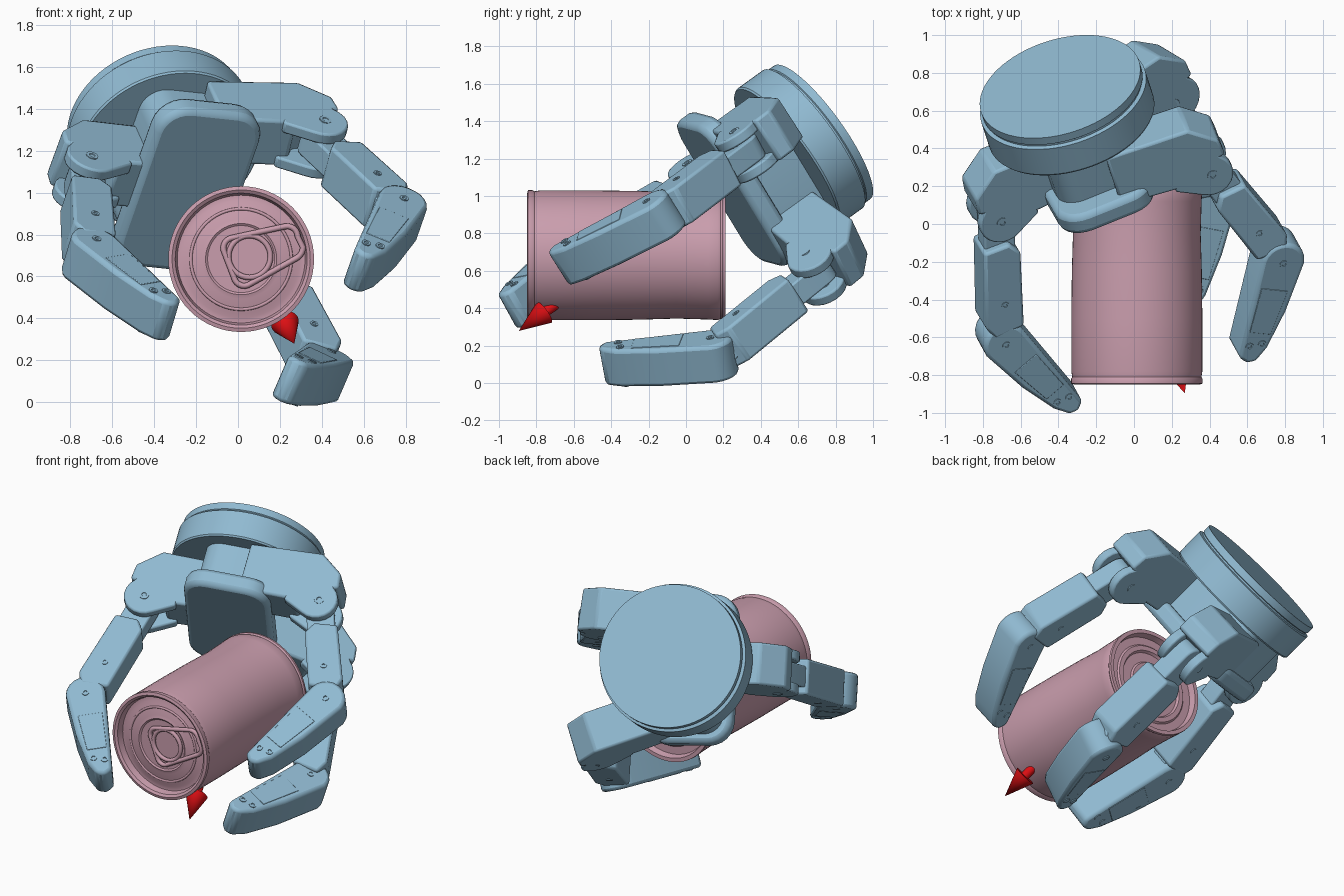
import bpy, bmesh, math
from mathutils import Vector

cube = bpy.data.objects.get("Cube")
if cube:
    bpy.data.objects.remove(cube, do_unlink=True)


def material(name, rgb):
    m = bpy.data.materials.new(name)
    m.use_nodes = True
    m.diffuse_color = (*rgb, 1)
    m.node_tree.nodes["Principled BSDF"].inputs["Base Color"].default_value = (*rgb, 1)
    return m


BLUE = material("steel blue", (0.28, 0.49, 0.64))
PINK = material("dusty pink", (0.59, 0.34, 0.42))
RED = material("red", (0.76, 0.005, 0.007))

# Gripper frame: w across the palm, l along it, f out of the palm
n = Vector((-0.255, 0.784, 0.566)).normalized()
l = Vector((0.287, -0.497, 0.818))
l = (l - n * l.dot(n)).normalized()
w = n.cross(l)
f = -n
HUB = Vector((-0.288, 0.40, 1.107))


def world(p):
    return HUB + w * p[0] + l * p[1] + f * p[2]


def finish(name, bm, mat, bevel=0.0):
    bmesh.ops.recalc_face_normals(bm, faces=bm.faces)
    me = bpy.data.meshes.new(name)
    bm.to_mesh(me)
    bm.free()
    me.materials.append(mat)
    ob = bpy.data.objects.new(name, me)
    bpy.context.collection.objects.link(ob)
    bpy.ops.object.select_all(action='DESELECT')
    ob.select_set(True)
    bpy.context.view_layer.objects.active = ob
    bpy.ops.object.shade_smooth_by_angle(angle=math.radians(32))
    if bevel:
        mod = ob.modifiers.new("soft_edges", 'BEVEL')
        mod.width, mod.segments = bevel, 2
        mod.limit_method, mod.angle_limit = 'ANGLE', math.radians(35)
    return ob


def prism(name, prof, o, d, a, hint, width, bevel=0.015, shift=0.0):
    """Extrude a profile lying along d and hint by width along axis a."""
    d = d.normalized()
    a = (a - d * a.dot(d)).normalized()
    t = a.cross(d)
    if t.dot(hint) < 0:
        t = -t
    bm = bmesh.new()
    ends = [[bm.verts.new(o + d * u + t * v + a * (shift + s * width / 2)) for u, v in prof]
            for s in (-1, 1)]
    for ring in ends:
        bm.faces.new(ring)
    k = len(prof)
    for i in range(k):
        j = (i + 1) % k
        bm.faces.new((ends[0][i], ends[0][j], ends[1][j], ends[1][i]))
    return finish(name, bm, BLUE, bevel)


def lathe(name, prof, o, axis, mat, n=64):
    """Revolve (radius, height) points about an axis."""
    rot = axis.to_track_quat('Z', 'Y').to_matrix()
    bm = bmesh.new()
    rings = []
    for r, h in prof:
        count = 1 if r == 0 else n
        rings.append([bm.verts.new(o + rot @ Vector((r * math.cos(i * math.tau / n),
                                                     r * math.sin(i * math.tau / n), h)))
                      for i in range(count)])
    for p, q in zip(rings, rings[1:]):
        for i in range(n):
            j = (i + 1) % n
            if len(p) == 1:
                bm.faces.new((p[0], q[i], q[j]))
            elif len(q) == 1:
                bm.faces.new((p[i], p[j], q[0]))
            else:
                bm.faces.new((p[i], p[j], q[j], q[i]))
    return finish(name, bm, mat)


def arc(cx, cy, r, a0, a1, steps=10):
    angles = [math.radians(a0 + (a1 - a0) * i / steps) for i in range(steps + 1)]
    return [(cx + r * math.cos(t), cy + r * math.sin(t)) for t in angles]


def rounded(hw, hl, r):
    return (arc(hw - r, hl - r, r, 0, 90, 6) + arc(r - hw, hl - r, r, 90, 180, 6)
            + arc(r - hw, r - hl, r, 180, 270, 6) + arc(hw - r, r - hl, r, 270, 360, 6))


def bolt(name, o, axis, r, reach):
    lathe(name, [(0, -reach), (r, -reach), (r, reach), (r * 0.5, reach), (r * 0.4, reach - 0.006),
                 (0, reach - 0.006)], o, axis, BLUE, 14)


# Palm: mounting disc with a narrower lid, hub and pad
lathe("mounting_disc", [(0, -0.415), (0.44, -0.415), (0.44, -0.37), (0.433, -0.365), (0.433, -0.355),
                        (0.455, -0.35), (0.455, -0.18), (0.448, -0.17), (0, -0.17)],
      world((0.003, -0.002, 0)), f, BLUE, 72)
prism("palm_hub", rounded(0.22, 0.365, 0.12), world((0, -0.025, -0.03)), w, f, l, 0.32)
prism("palm_pad", rounded(0.27, 0.46, 0.15), world((0, 0.015, 0.145)), w, f, l, 0.12, 0.03)


# Fingers: knuckle, two fork cheeks, neck, proximal and distal links
def finger(name, side, root, j1, j2, tip):
    inward = -w * side
    j1, j2, tip = world(j1), world(j2), world(tip)
    d = j1 - world(root)
    d -= f * d.dot(f)
    k = d.length
    prism(name + "_knuckle", [(-k, -0.32), (-0.04, -0.32), (0.10, -0.20), (0.11, -0.10),
                              (-0.11, -0.04), (-0.14, 0.02), (-k, 0.0)], j1, d, l, f, 0.26)
    for s in (-1, 1):
        prism(name + "_fork_cheek", arc(0, 0, 0.125, -50, 125) + [(-0.2, 0.03), (-0.2, -0.14),
              (0.06, -0.15)], j1, d, l, f, 0.06, 0.01, s * 0.1)
    bolt(name + "_knuckle_pin", j1, l, 0.03, 0.134)

    d = j2 - j1
    k = d.length
    prism(name + "_neck", arc(0, 0, 0.085, 90, 270) + arc(k, 0, 0.085, -90, 90),
          j1, d, l, inward, 0.13, 0.01)
    prism(name + "_proximal_link", [(0.19, -0.10), (k - 0.12, -0.11), (k - 0.05, -0.06),
                                    (k - 0.10, 0.10), (0.22, 0.10), (0.16, 0.04)],
          j1, d, l, inward, 0.22)
    side_axis = (l - d * l.dot(d) / d.length_squared).normalized()
    bolt(name + "_proximal_bolt", j1 + d * 0.68, side_axis, 0.02, 0.114)

    d = tip - j2
    k = d.length
    prism(name + "_distal_link", arc(0, 0, 0.12, 90, 262) + [(k * 0.5, -0.10), (k * 0.9, -0.06),
          (k + 0.03, -0.02), (k + 0.05, 0.03), (k + 0.02, 0.08)], j2, d, l, inward, 0.22, 0.02)
    # side cover plates and screws
    d.normalize()
    side_axis = (l - d * l.dot(d)).normalized()
    prism(name + "_side_plates", [(0.16, -0.07), (k * 0.75, -0.05), (k * 0.75, 0.07), (0.16, 0.08)],
          j2, d, l, inward, 0.226, 0.003)
    t = side_axis.cross(d)
    t = t if t.dot(inward) > 0 else -t
    for u, v in ((0, 0), (k * 0.86, -0.02), (k * 0.9, 0.045)):
        bolt(name + "_distal_screw", j2 + d * u + t * v, side_axis, 0.022, 0.115)


finger("left_upper_finger", 1, (0.08, 0.29, 0), (0.575, 0.34, 0.155), (0.785, 0.395, 0.83), (0.485, 0.385, 1.32))
finger("left_lower_finger", 1, (0.08, -0.26, 0), (0.59, -0.44, 0.175), (0.64, -0.465, 0.92), (0.32, -0.265, 1.35))
finger("right_finger", -1, (-0.08, 0.0, 0), (-0.53, 0.005, 0.165), (-0.71, 0.03, 0.91), (-0.50, 0.06, 1.42))

# Drink can lying along y, with recessed ends and a pinched waist
CAN = Vector((0.015, 0, 0.683))
lathe("can_body", [(0, 0.815), (0.16, 0.815), (0.17, 0.822), (0.19, 0.815), (0.26, 0.81), (0.28, 0.80),
                   (0.305, 0.80), (0.315, 0.84), (0.33, 0.85), (0.348, 0.845), (0.348, 0.82),
                   (0.342, 0.81), (0.347, 0.78), (0.347, 0.5), (0.344, 0.25), (0.338, 0.05),
                   (0.343, -0.12), (0.346, -0.17), (0.34, -0.185), (0.347, -0.195), (0.345, -0.21),
                   (0.32, -0.21), (0.31, -0.17), (0.26, -0.17), (0.25, -0.18), (0.22, -0.18),
                   (0.21, -0.165), (0.15, -0.165), (0.14, -0.175), (0, -0.175)],
      CAN, Vector((0, -1, 0)), PINK, 64)


# Can opening tab and embossed ring, drawn as thin closed wires
def wire(name, pts, y, r):
    cu = bpy.data.curves.new(name, 'CURVE')
    cu.dimensions, cu.bevel_depth, cu.bevel_resolution = '3D', r, 2
    sp = cu.splines.new('POLY')
    sp.points.add(len(pts) - 1)
    for p, (x, z) in zip(sp.points, pts):
        p.co = (x, y, z, 1)
    sp.use_cyclic_u = True
    cu.materials.append(PINK)
    ob = bpy.data.objects.new(name, cu)
    bpy.context.collection.objects.link(ob)


wire("tab_outline", arc(-0.02, 0.735, 0.05, 100, 190, 6) + arc(0.03, 0.605, 0.05, 190, 290, 6)
     + arc(0.25, 0.74, 0.06, -60, 0, 6) + arc(0.235, 0.79, 0.05, 0, 100, 6), -0.825, 0.014)
wire("tab_ring", arc(0.055, 0.695, 0.10, 0, 350, 35), -0.825, 0.013)
wire("embossed_ring", arc(CAN.x, CAN.z, 0.24, 0, 354, 59), -0.81, 0.008)

# Red direction arrow: cone head on a thin shaft
lathe("direction_arrow", [(0, -0.16), (0.028, -0.16), (0.028, 0), (0.068, 0), (0, 0.175)],
      Vector((0.224, -0.757, 0.378)), f, RED, 20)
